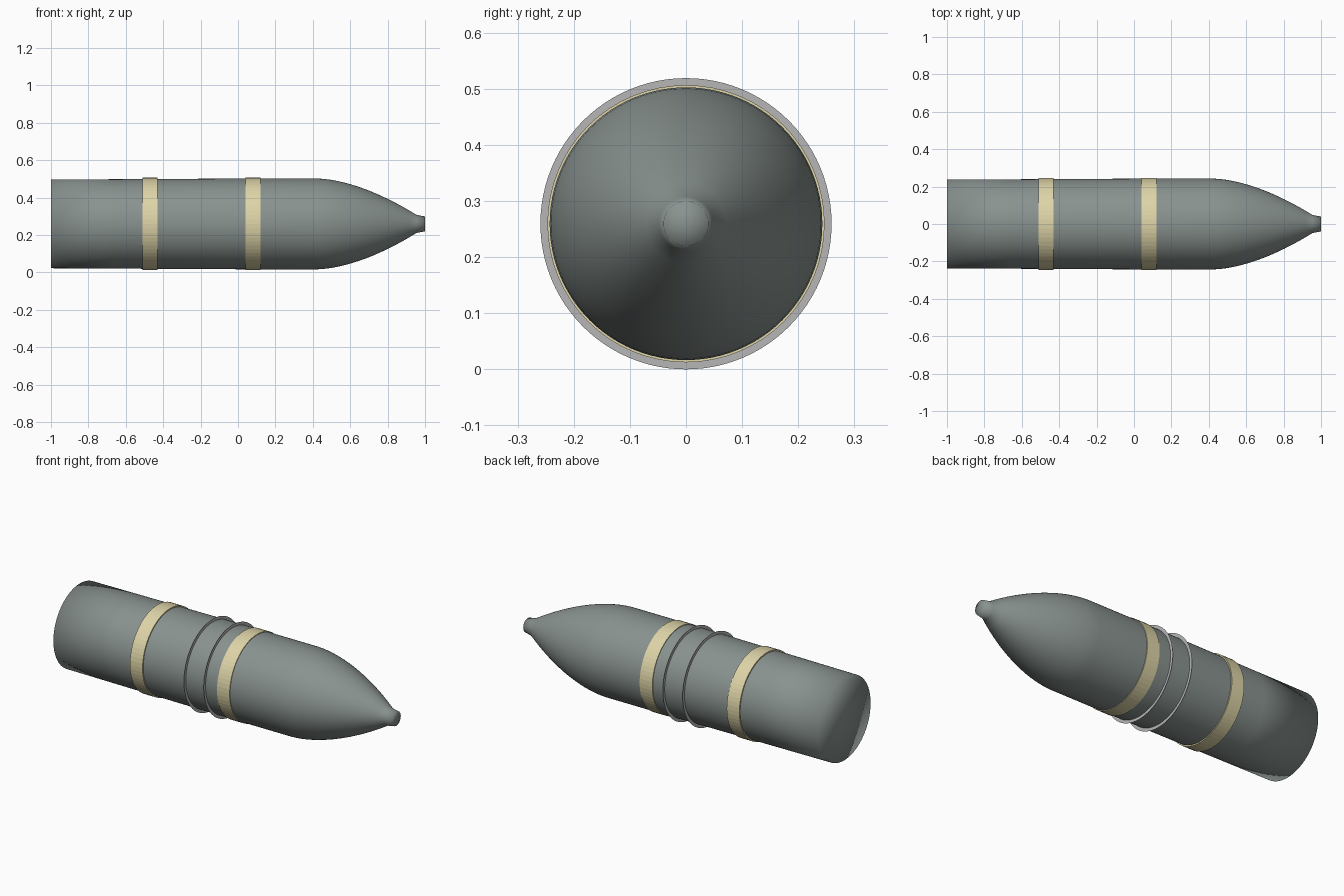
import bpy, bmesh, math

if "Cube" in bpy.data.objects:
    bpy.data.objects.remove(bpy.data.objects["Cube"])

AXIS_Z = 0.2595   # height of the long axis


def material(name, rgb):
    m = bpy.data.materials.new(name)
    m.diffuse_color = (*rgb, 1.0)
    m.use_nodes = True
    m.node_tree.nodes["Principled BSDF"].inputs["Base Color"].default_value = m.diffuse_color
    return m


def lathe(name, profile, segments, mat, smooth):
    """Spin (x, radius) points round the long axis; radius 0 closes an end."""
    bm = bmesh.new()
    rings = []
    for x, r in profile:
        if r == 0:
            rings.append([bm.verts.new((x, 0, AXIS_Z))] * segments)
        else:
            rings.append([bm.verts.new((x, r * math.cos(a), AXIS_Z + r * math.sin(a)))
                          for a in (2 * math.pi * i / segments for i in range(segments))])
    for lo, hi in zip(rings, rings[1:]):
        for i in range(segments):
            j = (i + 1) % segments
            corners = list(dict.fromkeys((lo[i], hi[i], hi[j], lo[j])))
            bm.faces.new(corners).smooth = smooth
    bmesh.ops.recalc_face_normals(bm, faces=bm.faces)
    mesh = bpy.data.meshes.new(name)
    bm.to_mesh(mesh)
    bm.free()
    mesh.materials.append(mat)
    obj = bpy.data.objects.new(name, mesh)
    bpy.context.collection.objects.link(obj)
    return obj


steel = material("grey_green_steel", (0.25, 0.29, 0.275))
cream = material("cream_band", (0.73, 0.66, 0.39))
silver = material("light_grey_ring", (0.47, 0.47, 0.47))

# Body: flat base, slightly flaring wall, curved nose and small blunt tip
profile = [(-1.0, 0), (-1.0, 0.237), (-0.65, 0.239), (-0.3, 0.241), (0.1, 0.243), (0.42, 0.243)]
for k in range(1, 15):
    t = k / 14
    profile.append((0.42 + 0.535 * t, 0.243 - 0.195 * t ** 1.7))
profile += [(1.0, 0.04), (1.0, 0)]
lathe("shell_body", profile, 96, steel, True)

# Painted bands, slightly proud of the wall
for name, x0, x1 in (("rear_band", -0.51, -0.43), ("front_band", 0.04, 0.12)):
    lathe(name, [(x0, 0.239), (x0, 0.247), (x1, 0.247), (x1, 0.239)], 64, cream, False)

# Paper-thin flanges round the middle
for name, x in (("rear_flange", -0.16), ("front_flange", -0.035)):
    lathe(name, [(x, 0.241), (x, 0.2595)], 96, silver, False)
